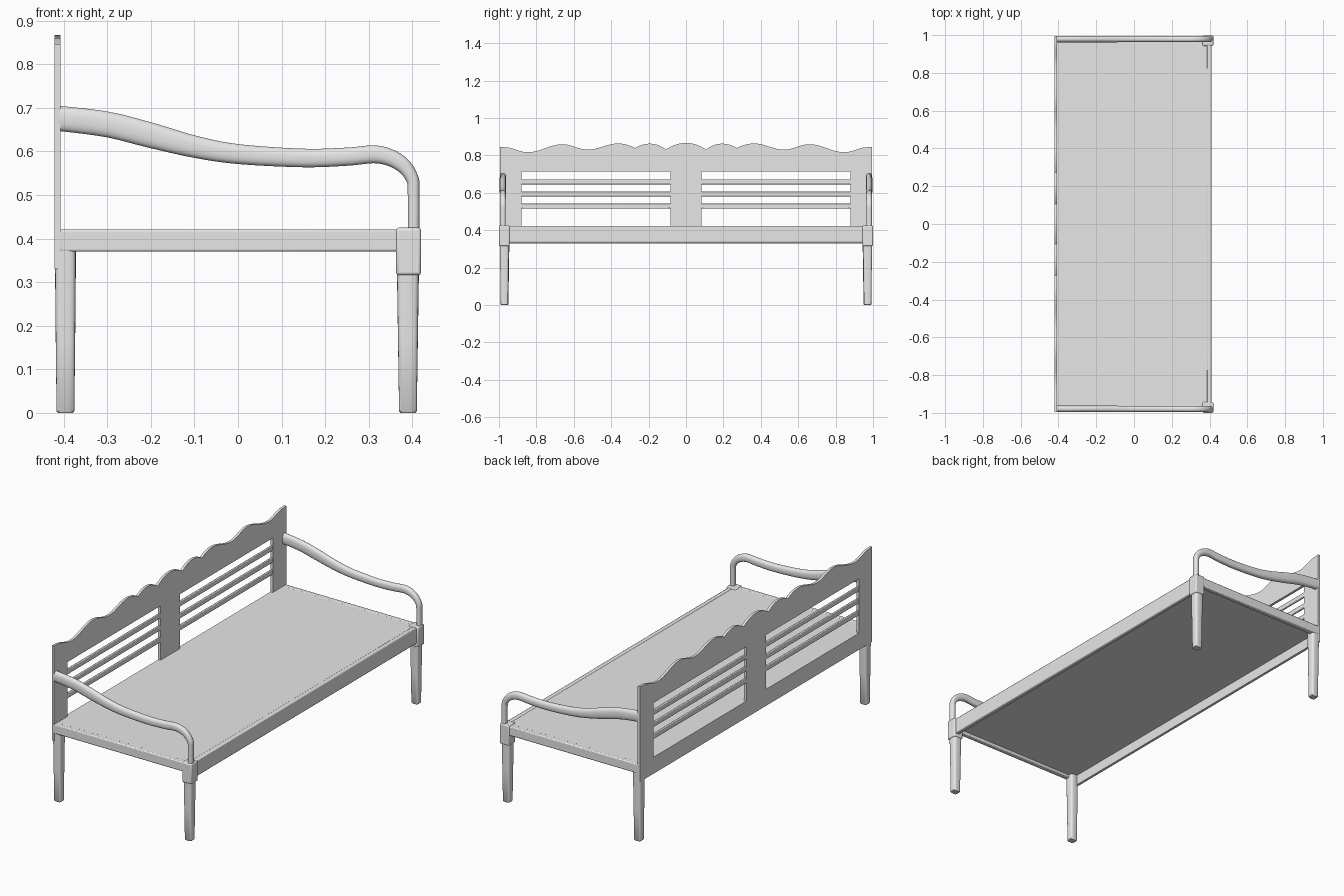
import bpy, bmesh, math
from mathutils import Vector

cube = bpy.data.objects.get("Cube")
if cube:
    bpy.data.objects.remove(cube, do_unlink=True)

grey = bpy.data.materials.new("plain grey")
grey.use_nodes = True
grey.diffuse_color = (0.8, 0.8, 0.8, 1)
grey.node_tree.nodes["Principled BSDF"].inputs["Base Color"].default_value = (0.8, 0.8, 0.8, 1)


def finish(name, bm, bevel=0.0):
    """Turn a bmesh into a shaded object."""
    bmesh.ops.recalc_face_normals(bm, faces=bm.faces)
    mesh = bpy.data.meshes.new(name)
    bm.to_mesh(mesh)
    bm.free()
    mesh.materials.append(grey)
    ob = bpy.data.objects.new(name, mesh)
    bpy.context.collection.objects.link(ob)
    if bevel:
        mod = ob.modifiers.new("soft edges", "BEVEL")
        mod.width = bevel
        mod.segments = 2
        mod.limit_method = "ANGLE"
    bpy.ops.object.select_all(action="DESELECT")
    ob.select_set(True)
    bpy.context.view_layer.objects.active = ob
    bpy.ops.object.shade_smooth_by_angle(angle=math.radians(40))
    return ob


def box(name, x, y, z, bevel=0.0):
    """Box from (low, high) ranges."""
    bm = bmesh.new()
    bmesh.ops.create_cube(bm, size=1)
    for v in bm.verts:
        v.co = Vector([(lo + hi) / 2 + c * (hi - lo) for c, (lo, hi) in zip(v.co, (x, y, z))])
    return finish(name, bm, bevel)


def span(a, b, side):
    """Range mirrored to one side of the centre."""
    return tuple(sorted((a * side, b * side)))


def sweep(name, path, y, power, sides=20):
    """Loft a rounded section along (x, z, thickness, depth) points."""
    bm = bmesh.new()
    rings = []
    for i, (px, pz, thick, depth) in enumerate(path):
        a, b = path[max(i - 1, 0)], path[min(i + 1, len(path) - 1)]
        normal = Vector((-(b[1] - a[1]), 0, b[0] - a[0])).normalized()
        ring = []
        for k in range(sides):
            t = 2 * math.pi * (k + 0.5) / sides
            c, s = math.cos(t), math.sin(t)
            u = math.copysign(abs(c) ** (2 / power), c) * thick / 2
            w = math.copysign(abs(s) ** (2 / power), s) * depth / 2
            ring.append(bm.verts.new(Vector((px, y, pz)) + normal * u + Vector((0, w, 0))))
        rings.append(ring)
    for r, q in zip(rings, rings[1:]):
        for k in range(sides):
            n = (k + 1) % sides
            bm.faces.new((r[k], r[n], q[n], q[k]))
    bm.faces.new(rings[0])
    bm.faces.new(rings[-1])
    return finish(name, bm)


def smooth_path(points, steps=6):
    """Catmull-Rom interpolation through the points."""
    pts = [Vector(p) for p in points]
    out = []
    for i in range(len(pts) - 1):
        p0, p1, p2, p3 = pts[max(i - 1, 0)], pts[i], pts[i + 1], pts[min(i + 2, len(pts) - 1)]
        for j in range(steps):
            t = j / steps
            out.append(0.5 * (2 * p1 + (p2 - p0) * t + (2 * p0 - 5 * p1 + 4 * p2 - p3) * t ** 2
                              + (3 * p1 - p0 - 3 * p2 + p3) * t ** 3))
    return out + [pts[-1]]


# Seat board and frame rails
box("seat", (-0.41, 0.395), (-0.97, 0.97), (0.385, 0.42))
box("front_rail", (0.385, 0.41), (-0.96, 0.96), (0.335, 0.422), 0.005)

# Back panel: lower rail, centre board, stiles and slats
BACK = (-0.421, -0.407)
OPEN_TOP = 0.715
box("back_lower_rail", BACK, (-0.995, 0.995), (0.33, 0.42))
box("back_centre_board", BACK, (-0.083, 0.083), (0.42, OPEN_TOP))
for side, label in ((1, "far"), (-1, "near")):
    box(f"back_stile_{label}", BACK, span(0.88, 0.995, side), (0.42, OPEN_TOP))
    for n in range(3):
        z = 0.529 + n * 0.065
        box(f"back_slat_{label}_{n + 1}", (-0.42, -0.408), span(0.08, 0.885, side),
            (z - 0.013, z + 0.013), 0.003)

# Scalloped crest: (y, z, is_cusp) turning points on one half
turns = [(0, 0.867, 0), (0.107, 0.832, 1), (0.193, 0.863, 0), (0.273, 0.84, 1),
         (0.364, 0.864, 0), (0.525, 0.831, 0), (0.66, 0.86, 0), (0.846, 0.817, 0),
         (0.97, 0.844, 0), (0.995, 0.846, 0)]
half = []
for (y0, z0, c0), (y1, z1, c1) in zip(turns, turns[1:]):
    for j in range(8):
        t = j / 8
        if c1:
            f = t * t
        elif c0:
            f = 1 - (1 - t) ** 2
        else:
            f = (1 - math.cos(math.pi * t)) / 2
        half.append((y0 + (y1 - y0) * t, z0 + (z1 - z0) * f))
half.append(turns[-1][:2])
outline = [(-y, z) for y, z in reversed(half[1:])] + half + [(0.995, OPEN_TOP), (-0.995, OPEN_TOP)]
bm = bmesh.new()
face = bm.faces.new([bm.verts.new((BACK[0], y, z)) for y, z in outline])
moved = bmesh.ops.extrude_face_region(bm, geom=[face])["geom"]
bmesh.ops.translate(bm, vec=(BACK[1] - BACK[0], 0, 0),
                    verts=[g for g in moved if isinstance(g, bmesh.types.BMVert)])
finish("back_crest", bm)

# Arm centre line: x, z, thickness, depth
arm = smooth_path([
    (-0.412, 0.676, 0.058, 0.034), (-0.3, 0.662, 0.059, 0.034), (-0.2, 0.637, 0.058, 0.034),
    (-0.1, 0.611, 0.051, 0.034), (0, 0.594, 0.046, 0.033), (0.15, 0.585, 0.043, 0.032),
    (0.25, 0.588, 0.042, 0.032), (0.32, 0.593, 0.041, 0.032), (0.37, 0.575, 0.037, 0.031),
    (0.399, 0.54, 0.03, 0.03), (0.403, 0.5, 0.027, 0.03), (0.403, 0.415, 0.027, 0.03)])

# Parts repeated at both ends
for side, label in ((1, "far"), (-1, "near")):
    box(f"side_rail_{label}", (-0.41, 0.39), span(0.967, 0.995, side), (0.37, 0.421), 0.005)
    sweep(f"arm_{label}", arm, 0.979 * side, 2.5)
    box(f"front_leg_block_{label}", (0.363, 0.42), span(0.943, 1.0, side), (0.316, 0.425), 0.006)
    sweep(f"front_leg_{label}", [(0.39, 0, 0.034, 0.034), (0.39, 0.004, 0.041, 0.04),
                                 (0.39, 0.17, 0.046, 0.044), (0.39, 0.33, 0.051, 0.05)],
          0.971 * side, 4)
    sweep(f"back_leg_{label}", [(-0.396, 0, 0.034, 0.034), (-0.396, 0.004, 0.041, 0.04),
                                (-0.396, 0.17, 0.045, 0.044), (-0.396, 0.33, 0.048, 0.05),
                                (-0.396, 0.4, 0.048, 0.05)],
          0.969 * side, 4)
